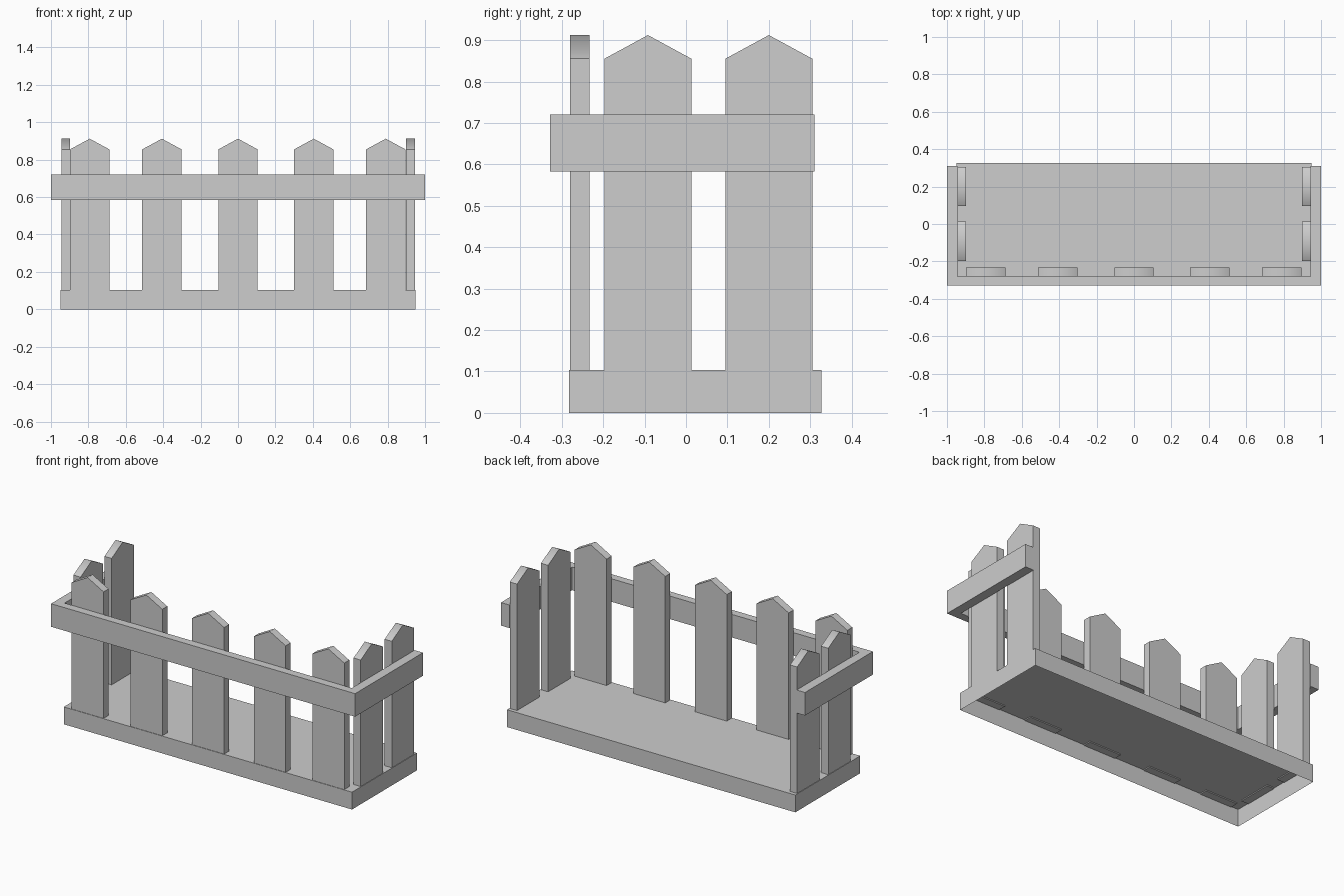
import bpy
import bmesh
from math import radians
from mathutils import Vector

cube = bpy.data.objects.get("Cube")
if cube:
    bpy.data.objects.remove(cube, do_unlink=True)

# Single plain grey
GREY = (0.61, 0.61, 0.61, 1)
grey = bpy.data.materials.new("plain_grey")
grey.use_nodes = True
grey.diffuse_color = GREY
grey.node_tree.nodes["Principled BSDF"].inputs["Base Color"].default_value = GREY


def prism(name, profile, depth, open_bottom=False):
    """Extrude a closed 3D outline along the depth vector."""
    bm = bmesh.new()
    face = bm.faces.new([bm.verts.new(p) for p in profile])
    ext = bmesh.ops.extrude_face_region(bm, geom=[face])
    moved = [g for g in ext["geom"] if isinstance(g, bmesh.types.BMVert)]
    bmesh.ops.translate(bm, verts=moved, vec=Vector(depth))
    bmesh.ops.recalc_face_normals(bm, faces=bm.faces)
    if open_bottom:
        below = [f for f in bm.faces if f.normal.z < -0.9]
        bmesh.ops.delete(bm, geom=below, context="FACES_ONLY")
    mesh = bpy.data.meshes.new(name)
    bm.to_mesh(mesh)
    bm.free()
    mesh.materials.append(grey)
    obj = bpy.data.objects.new(name, mesh)
    bpy.context.collection.objects.link(obj)
    return obj


def picket(name, profile, depth):
    """Pointed board whose ridge is softly shaded."""
    obj = prism(name, profile, depth)
    bpy.ops.object.select_all(action="DESELECT")
    obj.select_set(True)
    bpy.context.view_layer.objects.active = obj
    bpy.ops.object.shade_smooth_by_angle(angle=radians(59))


# Pointed board outline as (offset across, height)
HALF, FOOT, SHOULDER, PEAK, THICK = 0.105, 0.097, 0.855, 0.912, 0.047
BOARD = [(-HALF, FOOT), (HALF, FOOT), (HALF, SHOULDER), (0, PEAK), (-HALF, SHOULDER)]

# Base tray, hollow and open underneath
BX, FRONT, BACK = 0.948, -0.283, 0.327
prism("base", [(-BX, FRONT, 0), (BX, FRONT, 0), (BX, BACK, 0), (-BX, BACK, 0)],
      (0, 0, 0.103), open_bottom=True)

# Front pickets
for x in (-0.793, -0.407, 0, 0.405, 0.79):
    picket("front_picket", [(x + u, -0.28, z) for u, z in BOARD], (0, THICK, 0))

# Side pickets
for side, label in ((1, "left"), (-1, "right")):
    for y in (-0.092, 0.2):
        picket(label + "_picket", [(side * 0.945, y + u, z) for u, z in BOARD],
               (-side * THICK, 0, 0))

# U-shaped rail wrapping the front and both sides
OUT, INN, END = 1.0, 0.945, 0.31
half = [(INN, -0.28), (INN, END), (OUT, END), (OUT, -0.328)]
outline = half + [(-x, y) for x, y in reversed(half)]
prism("rail", [(x, y, 0.583) for x, y in outline], (0, 0, 0.137))
